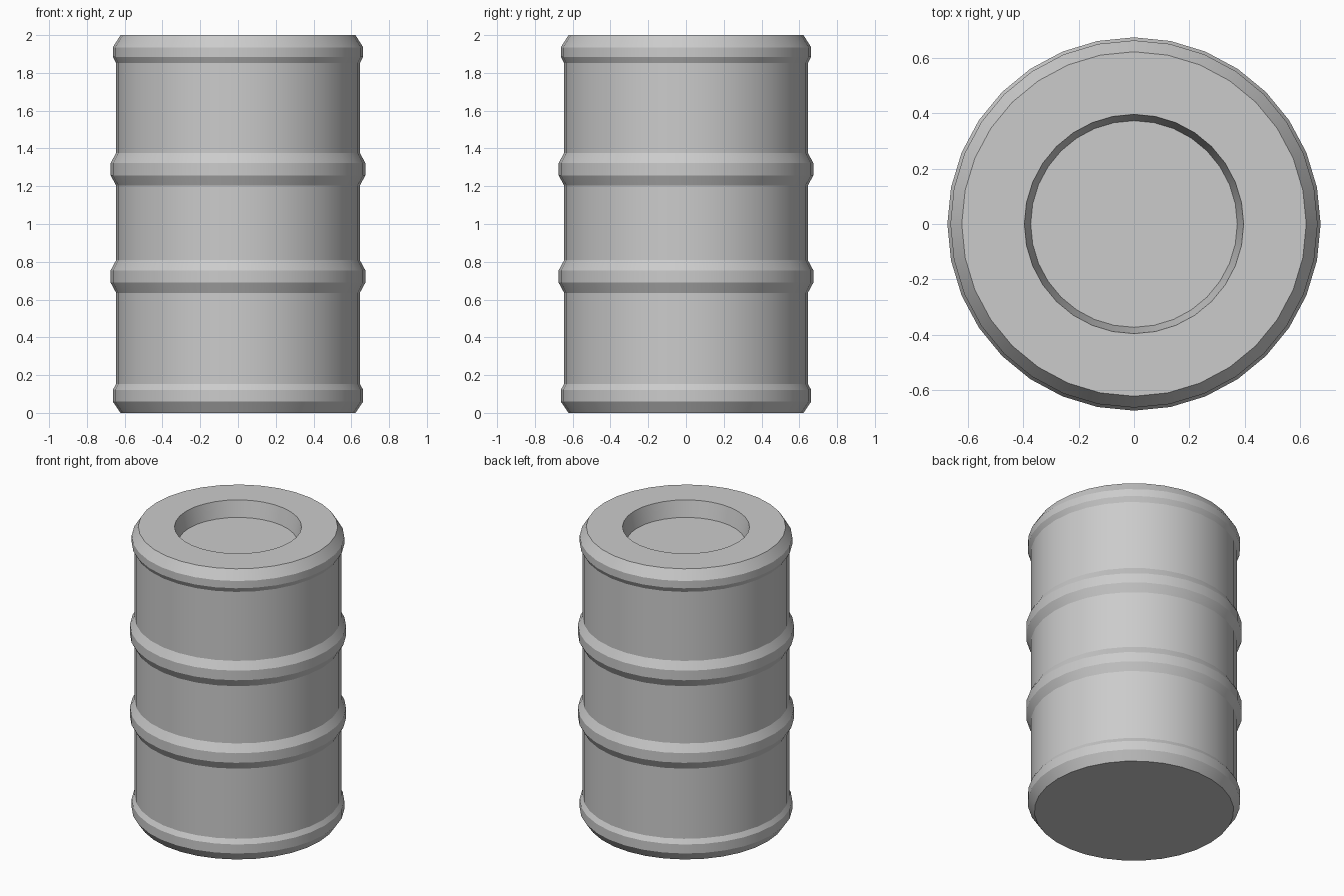
import bpy, bmesh
from math import cos, sin, tau, radians

if "Cube" in bpy.data.objects:
    bpy.data.objects.remove(bpy.data.objects["Cube"])

SIDES = 32


def lathe(name, profile):
    """Revolve (radius, z) points around z; cap the first and last rings."""
    bm = bmesh.new()
    rings = [[bm.verts.new((r * cos(tau * i / SIDES), r * sin(tau * i / SIDES), z))
              for i in range(SIDES)] for r, z in profile]
    for a, b in zip(rings, rings[1:]):
        for i in range(SIDES):
            j = (i + 1) % SIDES
            bm.faces.new((a[i], a[j], b[j], b[i]))
    bm.faces.new(rings[0][::-1])
    bm.faces.new(rings[-1])
    bmesh.ops.recalc_face_normals(bm, faces=bm.faces)
    mesh = bpy.data.meshes.new(name)
    bm.to_mesh(mesh)
    bm.free()
    ob = bpy.data.objects.new(name, mesh)
    bpy.context.collection.objects.link(ob)
    bpy.ops.object.select_all(action='DESELECT')
    ob.select_set(True)
    bpy.context.view_layer.objects.active = ob
    bpy.ops.object.shade_smooth_by_angle(angle=radians(20))
    return ob


BODY, RIB, RIM, END = 0.645, 0.674, 0.663, 0.622


def rib(z):
    # raised hoop with sloped shoulders
    return [(BODY, z - 0.087), (RIB, z - 0.033), (RIB, z + 0.033), (BODY, z + 0.087)]


# chamfered bottom rim
profile = [(END, 0), (RIM, 0.06), (RIM, 0.122), (BODY, 0.153)]
# two hoops around the wall
profile += rib(0.722) + rib(1.29)
# chamfered top rim
profile += [(BODY, 1.852), (RIM, 1.885), (RIM, 1.935), (END, 2.0)]
# recessed lid
profile += [(0.396, 2.0), (0.373, 1.89)]

lathe("barrel", profile)
